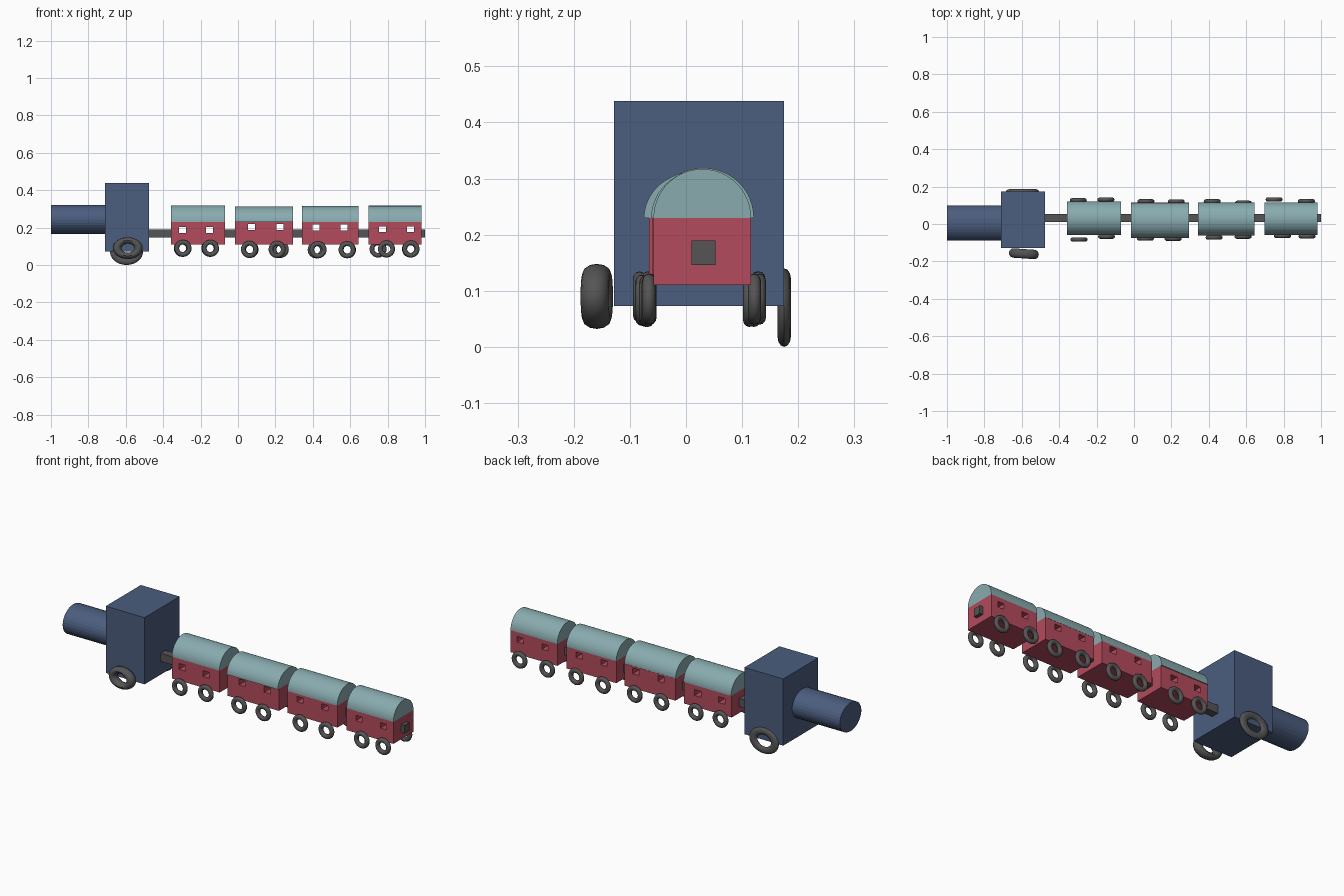
import bpy, bmesh, math
from mathutils import Matrix, Vector

if "Cube" in bpy.data.objects:
    bpy.data.objects.remove(bpy.data.objects["Cube"])


def material(name, rgb):
    m = bpy.data.materials.new(name)
    m.diffuse_color = (*rgb, 1)
    m.use_nodes = True
    m.node_tree.nodes["Principled BSDF"].inputs["Base Color"].default_value = m.diffuse_color
    return m


BLUE = material("blue", (0.07, 0.11, 0.21))
RED = material("red", (0.45, 0.07, 0.11))
TEAL = material("teal", (0.25, 0.41, 0.43))
DARK = material("dark_grey", (0.09, 0.09, 0.09))


def finish(name, bm, mat):
    me = bpy.data.meshes.new(name)
    bmesh.ops.recalc_face_normals(bm, faces=bm.faces)
    bm.to_mesh(me)
    bm.free()
    me.materials.append(mat)
    ob = bpy.data.objects.new(name, me)
    bpy.context.collection.objects.link(ob)
    return ob


def add_box(bm, lo, hi):
    lo, hi = Vector(lo), Vector(hi)
    m = Matrix.Translation((lo + hi) / 2) @ Matrix.Diagonal((*(hi - lo), 1))
    bmesh.ops.create_cube(bm, size=1, matrix=m)


def box(name, lo, hi, mat):
    bm = bmesh.new()
    add_box(bm, lo, hi)
    return finish(name, bm, mat)


def x_prism(name, x0, x1, profile, mat):
    """Extrude a (y, z) profile along x."""
    bm = bmesh.new()
    face = bm.faces.new([bm.verts.new((x0, y, z)) for y, z in profile])
    ext = bmesh.ops.extrude_face_region(bm, geom=[face])
    verts = [v for v in ext["geom"] if isinstance(v, bmesh.types.BMVert)]
    bmesh.ops.translate(bm, verts=verts, vec=(x1 - x0, 0, 0))
    if face.is_valid and len(bm.faces) < len(profile) + 2:
        bm.faces.new([v for v in bm.verts if v not in verts])
    return finish(name, bm, mat)


def arc(cy, cz, ry, rz, sweep, n):
    count = n if sweep > 6 else n + 1
    return [(cy + ry * math.cos(sweep * i / n), cz + rz * math.sin(sweep * i / n))
            for i in range(count)]


def wheel(name, loc, major, minor, half_y, z_scale=1, yaw=0):
    bpy.ops.mesh.primitive_torus_add(major_segments=32, minor_segments=12,
                                     major_radius=major, minor_radius=minor)
    ob = bpy.context.object
    ob.name = name
    ob.data.transform(Matrix.Translation(loc) @ Matrix.Rotation(yaw, 4, 'Z')
                      @ Matrix.Diagonal((1, half_y / minor, z_scale, 1))
                      @ Matrix.Rotation(math.pi / 2, 4, 'X'))
    ob.data.materials.append(DARK)
    bpy.ops.object.shade_smooth_by_angle(angle=math.radians(40))


# Engine
box("engine_cab", (-0.711, -0.128, 0.073), (-0.476, 0.175, 0.438), BLUE)
x_prism("engine_boiler", -1.0, -0.711, arc(0.005, 0.243, 0.093, 0.078, 2 * math.pi, 32), BLUE)
wheel("engine_wheel_near", (-0.589, -0.159, 0.09), 0.057, 0.023, 0.025, 0.725, math.radians(-4))
wheel("engine_wheel_far", (-0.596, 0.175, 0.07), 0.065, 0.023, 0.012, 0.795)

# Cars: x range, y range, roof y range, roof top, window x centres, window z range,
# near wheels (x, y), far wheels (x, y), wheel z
CARS = [
    ((-0.358, -0.070), (-0.058, 0.116), (-0.060, 0.121), 0.319, (-0.297, -0.152), (0.171, 0.203),
     ((-0.294, -0.083), (-0.147, -0.068)), ((-0.298, 0.127), (-0.150, 0.130)), 0.089),
    ((-0.016, 0.294), (-0.066, 0.114), (-0.075, 0.113), 0.313, (0.072, 0.224), (0.188, 0.220),
     ((0.061, -0.078), (0.209, -0.079)), ((0.064, 0.121), (0.226, 0.120)), 0.083),
    ((0.342, 0.644), (-0.060, 0.114), (-0.062, 0.115), 0.315, (0.417, 0.567), (0.185, 0.215),
     ((0.428, -0.072), (0.583, -0.068)), ((0.418, 0.121), (0.585, 0.113)), 0.081),
    ((0.698, 0.981), (-0.058, 0.116), (-0.058, 0.116), 0.317, (0.773, 0.922), (0.176, 0.206),
     ((0.794, -0.064), (0.925, -0.066)), ((0.749, 0.131), (0.922, 0.122)), 0.085),
]

for i, (xs, ys, ry, top, wins, wz, near, far, zw) in enumerate(CARS, 1):
    body = box(f"car_{i}_body", (xs[0], ys[0], 0.11), (xs[1], ys[1], 0.23), RED)

    # Window holes right through the body
    bm = bmesh.new()
    for wx in wins:
        add_box(bm, (wx - 0.019, -0.3, wz[0]), (wx + 0.019, 0.3, wz[1]))
    cutter = finish(f"car_{i}_window_cutter", bm, RED)
    cutter.hide_render = True
    mod = body.modifiers.new("windows", 'BOOLEAN')
    mod.operation, mod.solver, mod.object = 'DIFFERENCE', 'EXACT', cutter
    bpy.context.view_layer.objects.active = body
    bpy.ops.object.modifier_apply(modifier=mod.name)
    bpy.data.objects.remove(cutter)

    # Barrel roof
    profile = arc(sum(ry) / 2, 0.23, (ry[1] - ry[0]) / 2, top - 0.23, math.pi, 24)
    x_prism(f"car_{i}_roof", xs[0], xs[1], profile, TEAL)

    # Wheels
    for side, spots in (("near", near), ("far", far)):
        for j, (x, y) in enumerate(spots, 1):
            wheel(f"car_{i}_wheel_{side}_{j}", (x, y, zw), 0.033, 0.0125, 0.0115)

# Couplings across each gap, plus the stub at the tail
starts = [-0.476] + [c[0][1] for c in CARS]
ends = [c[0][0] for c in CARS] + [1.0]
for i, (a, b) in enumerate(zip(starts, ends), 1):
    box(f"coupling_{i}", (a, 0.01, 0.146), (b, 0.053, 0.19), DARK)
